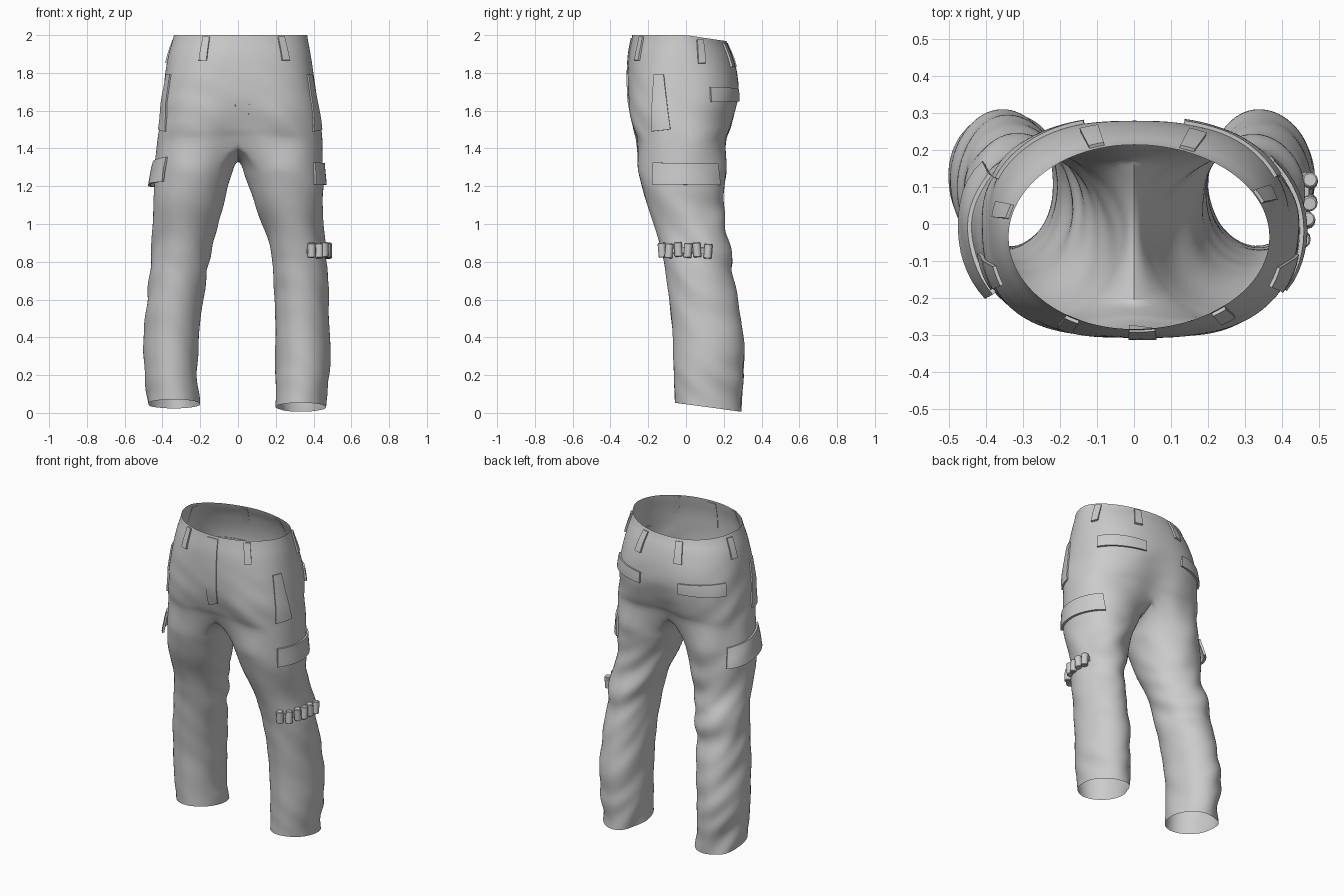
import bpy, bmesh, math
from math import sin, cos, radians, pi, exp
from mathutils import Vector, noise
from mathutils.bvhtree import BVHTree

if "Cube" in bpy.data.objects:
    bpy.data.objects.remove(bpy.data.objects["Cube"])

M, K = 28, 14          # segments on the outer half and on the inseam
DELTA = radians(40)    # how far the outer half wraps onto the inner leg

# z, left half-width, right half-width, front y, back y, roundness
TRUNK = [(2.0, .34, .367, -.285, .215, 1), (1.9, .368, .385, -.303, .245, .95),
         (1.8, .385, .40, -.308, .272, .88), (1.7, .398, .415, -.308, .282, .82),
         (1.6, .41, .43, -.306, .268, .8), (1.5, .422, .44, -.29, .245, .8),
         (1.42, .432, .448, -.275, .228, .82)]
# z, left inner, left outer, right inner, right outer, front y, back y
LEGS = [(1.31, .018, .44, .018, .452, -.258, .215), (1.2, .055, .448, .052, .458, -.235, .205),
        (1.1, .085, .452, .09, .452, -.205, .2), (1.0, .115, .452, .125, .447, -.17, .202),
        (.9, .135, .45, .152, .457, -.138, .22), (.8, .155, .465, .175, .468, -.115, .237),
        (.6, .185, .485, .19, .48, -.09, .27), (.4, .205, .498, .195, .486, -.07, .303),
        (.2, .21, .49, .197, .484, -.065, .303), (.03, .202, .478, .202, .465, -.06, .295)]


def sample(table, z):
    """Catmull-Rom lookup of a row at height z."""
    for i in range(len(table) - 1):
        if table[i][0] >= z >= table[i + 1][0] - 1e-6:
            break
    a, b = table[i], table[i + 1]
    p, q = table[max(i - 1, 0)], table[min(i + 2, len(table) - 1)]
    t = (a[0] - z) / (a[0] - b[0])
    return [.5 * (2 * B + (C - A) * t + (2 * A - 5 * B + 4 * C - D) * t * t
                  + (3 * B - A - 3 * C + D) * t ** 3) for A, B, C, D in zip(p, a, b, q)]


def spow(v, e):
    return math.copysign(abs(v) ** e, v)


def wrinkle(p, amp):
    q = Vector((p.x * 4, p.y * 4, p.z * 9 + p.x * 5 + p.y * 6))
    return amp * noise.noise(q)


def trunk_half(s, z):
    """Half ring of the seat, from front centre to back centre."""
    _, wl, wr, yf, yb, e0 = sample(TRUNK, z)
    w, cy, ry = (wr if s > 0 else wl), (yf + yb) / 2, (yb - yf) / 2
    pinch = .045 * max(0, min(1, (1.68 - z) / .26))
    pts = []
    for i in range(M + 1):
        t = -pi / 2 + pi * i / M
        e = e0 * (1 + .13 * min(0, sin(t)) * min(1, (2 - z) * 4))
        x = s * w * max(cos(t), 0) ** e if 0 < i < M else 0
        y = cy + ry * spow(sin(t), e)
        y -= math.copysign(pinch * exp(-(x / .1) ** 2), sin(t))
        zz = z - (.03 * max(0, min(1, y / .2)) if z > 1.9 else 0) * (z - 1.9) / .1
        zz += .03 * abs(sin(t)) ** 4 * max(0, (1.5 - z) / .08)
        p = Vector((x, y, zz))
        d = wrinkle(p, .014 * max(0, min(1, (1.85 - z) / .3)))
        p.y += d * sin(t)
        p.x += d * cos(t) * s if x else 0
        pts.append(p)
    return pts


def leg_ring(s, z):
    """Closed leg ring, starting at the front of the inseam."""
    _, il, ol, ir, orr, yf, yb = sample(LEGS, z)
    a, b = (ir, orr) if s > 0 else (il, ol)
    cx, rx, cy, ry = (a + b) / 2, (b - a) / 2, (yf + yb) / 2, (yb - yf) / 2
    ang = [-pi / 2 - DELTA + (pi + 2 * DELTA) * i / M for i in range(M + 1)]
    ang += [pi / 2 + DELTA + (pi - 2 * DELTA) * j / K for j in range(1, K)]
    hem = max(0, 1 - z / .15)
    amp = .014 + .03 * exp(-((z - .9) / .25) ** 2) + .012 * exp(-((z - .2) / .15) ** 2)
    pts = []
    for t in ang:
        p = Vector((s * (cx + rx * cos(t)), cy + ry * sin(t), z))
        back = .6 + .4 * sin(t)
        d = wrinkle(p, amp * back)
        p.x += s * d * cos(t)
        p.y += d * sin(t)
        p.z += hem * (-.03 * sin(t) + (.022 if s < 0 else 0))
        pts.append(p)
    return pts


# Trousers: two halves lofted downwards, forked at the crotch, welded on x = 0
bm = bmesh.new()
for s in (1, -1):
    rings = [[bm.verts.new(p) for p in trunk_half(s, 2 - .58 * i / 16)] for i in range(17)]
    for r0, r1 in zip(rings, rings[1:]):
        for i in range(M):
            bm.faces.new((r0[i], r0[i + 1], r1[i + 1], r1[i]))
    f, b = rings[-1][0].co, rings[-1][-1].co
    saddle = []
    for j in range(1, K):
        u = cos(pi * j / K)
        y = (f.y + b.y) / 2 + u * (b.y - f.y) / 2
        saddle.append(bm.verts.new((0, y, 1.335 + (f.z - 1.335) * u ** 2)))
    prev = rings[-1] + saddle
    for k in range(37):
        ring = [bm.verts.new(p) for p in leg_ring(s, 1.31 - 1.28 * k / 36)]
        n = len(ring)
        for i in range(n):
            bm.faces.new((prev[i], prev[(i + 1) % n], ring[(i + 1) % n], ring[i]))
        prev = ring
bmesh.ops.remove_doubles(bm, verts=bm.verts, dist=1e-4)
bmesh.ops.recalc_face_normals(bm, faces=bm.faces)


def finish(bm, name, angle=40):
    me = bpy.data.meshes.new(name)
    bm.to_mesh(me)
    bm.free()
    ob = bpy.data.objects.new(name, me)
    bpy.context.collection.objects.link(ob)
    bpy.ops.object.select_all(action='DESELECT')
    ob.select_set(True)
    bpy.context.view_layer.objects.active = ob
    bpy.ops.object.shade_smooth_by_angle(angle=radians(angle))
    return ob


trousers = finish(bm, "trousers", 80)
sub = trousers.modifiers.new("smooth", 'SUBSURF')
sub.levels = sub.render_levels = 1
bpy.context.view_layer.update()
tree = BVHTree.FromObject(trousers, bpy.context.evaluated_depsgraph_get())


def on_cloth(axis, deg, z):
    """Point and outward normal on the cloth at an angle around a vertical axis."""
    d = Vector((cos(radians(deg)), sin(radians(deg)), 0))
    o = Vector((axis[0], axis[1], z))
    p, n, _, _ = tree.ray_cast(o + d, -d)
    if p is None or (p - o).dot(d) < 0:
        p, n, _, _ = tree.find_nearest(o + d * .35)
    return p, (n if n.dot(d) > 0 else -n)


def patch(name, axis, tl, tr, br, bl, thick=.012, flare=0, nu=14, nv=8):
    """Cloth slab wrapped on the trousers; corners are (degrees, z)."""
    bm = bmesh.new()
    outer, inner = [], []
    for j in range(nv + 1):
        v = j / nv
        for i in range(nu + 1):
            u = i / nu
            a, z = [(c0 * (1 - u) + c1 * u) * (1 - v) + (c3 * (1 - u) + c2 * u) * v
                    for c0, c1, c2, c3 in zip(tl, tr, br, bl)]
            p, n = on_cloth(axis, a, z)
            outer.append(bm.verts.new(p + n * (thick + flare * v)))
            inner.append(bm.verts.new(p + n * (flare * v - .003)))
    w = nu + 1
    for j in range(nv):
        for i in range(nu):
            q = [j * w + i, j * w + i + 1, (j + 1) * w + i + 1, (j + 1) * w + i]
            bm.faces.new([outer[k] for k in q])
            bm.faces.new([inner[k] for k in reversed(q)])
    rim = ([i for i in range(nu)] + [j * w + nu for j in range(nv)]
           + [nv * w + i for i in range(nu, 0, -1)] + [j * w for j in range(nv, 0, -1)])
    for k, a in enumerate(rim):
        b = rim[(k + 1) % len(rim)]
        bm.faces.new((outer[b], outer[a], inner[a], inner[b]))
    bmesh.ops.recalc_face_normals(bm, faces=bm.faces)
    return finish(bm, name)


# Pockets that exist on both sides
C = (0, -.02)
for side, m in (("right", lambda a: a), ("left", lambda a: 180 - a)):
    patch(side + "_hip_pocket", C, (m(-22), 1.79), (m(-14), 1.79), (m(-8), 1.5), (m(-22), 1.49), .009)
    patch(side + "_back_pocket_flap", C, (m(21), 1.725), (m(65), 1.715), (m(65), 1.65), (m(21), 1.645), .01, .004)

# Cargo flaps on the thighs
patch("right_cargo_flap", (.25, -.02), (-45, 1.325), (56, 1.32), (60, 1.205), (-45, 1.21), .011, .006)
patch("left_cargo_flap", (-.25, -.02), (233, 1.355), (132, 1.31), (130, 1.19), (231, 1.225), .011, .022)

# Belt loops
for i, (x, y) in enumerate([(-.17, -.26), (.235, -.24), (-.35, .035), (.36, .08), (-.105, .22), (.155, .22)]):
    a = math.degrees(math.atan2(y + .02, x))
    top = 1.99 if y < 0 else 1.975 if y < .1 else 1.955
    h = 1.1 * .018 / math.hypot(x, y) * 57.3
    patch(f"belt_loop_{i + 1}", C, (a - h, top), (a + h, top), (a + h, top - .125), (a - h, top - .125),
          .009, .003, 2, 5)

# Fly placket
patch("fly", C, (-93, 1.985), (-78, 1.985), (-78, 1.57), (-93, 1.54), .006, 0, 10, 30)

# Cartridge band round the right knee
L = (.315, .05)
patch("knee_band", L, (-74, .875), (32, .875), (32, .845), (-74, .845), .012, 0, 18, 2)
for i, a in enumerate((-68, -52, -34, -15, 4, 24)):
    p, n = on_cloth(L, a, .86)
    bm = bmesh.new()
    bmesh.ops.create_cone(bm, cap_ends=True, segments=12, radius1=.021, radius2=.021, depth=.078)
    bmesh.ops.bevel(bm, geom=[e for e in bm.edges if abs(e.verts[0].co.z - e.verts[1].co.z) < 1e-4],
                    offset=.004, segments=1, affect='EDGES')
    ob = finish(bm, f"knee_loop_{i + 1}")
    ob.location = p + n * .017 + Vector((0, 0, .003 * (-1) ** i))
    ob.rotation_euler = (.08 * (-1) ** i, 0, 0)
